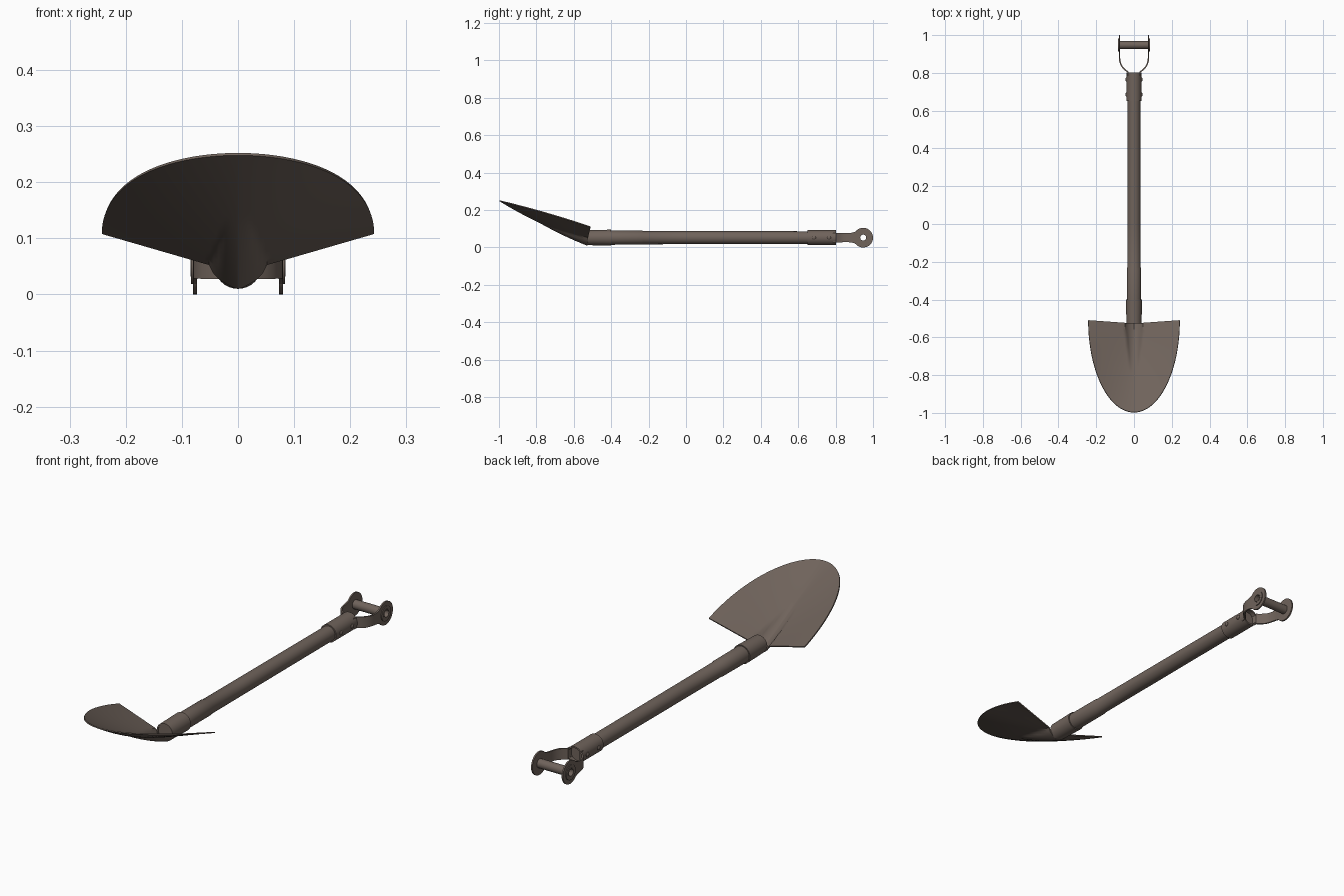
import bpy, bmesh
from math import sin, cos, pi

cube = bpy.data.objects.get("Cube")
if cube:
    bpy.data.objects.remove(cube, do_unlink=True)

AXIS_Z = 0.0525    # height of the shaft axis
PIN_Y = 0.9475     # centre of the grip eyes


def make_material(name, rgb):
    mat = bpy.data.materials.new(name)
    mat.use_nodes = True
    mat.diffuse_color = (*rgb, 1)
    bsdf = next(n for n in mat.node_tree.nodes if n.type == 'BSDF_PRINCIPLED')
    bsdf.inputs["Base Color"].default_value = (*rgb, 1)
    return mat


STEEL = make_material("brown_grey_metal", (0.16, 0.125, 0.105))


def finish(name, bm, thickness=0, mirror=False):
    """Turn a bmesh into a shaded object, optionally thickened and mirrored in x."""
    bmesh.ops.remove_doubles(bm, verts=bm.verts, dist=0.0002)
    bmesh.ops.recalc_face_normals(bm, faces=bm.faces)
    mesh = bpy.data.meshes.new(name)
    bm.to_mesh(mesh)
    bm.free()
    obj = bpy.data.objects.new(name, mesh)
    bpy.context.collection.objects.link(obj)
    mesh.materials.append(STEEL)
    bpy.ops.object.select_all(action='DESELECT')
    obj.select_set(True)
    bpy.context.view_layer.objects.active = obj
    if thickness:
        mod = obj.modifiers.new("thickness", 'SOLIDIFY')
        mod.thickness = thickness
        mod.offset = 0
        bpy.ops.object.modifier_apply(modifier=mod.name)
    if mirror:
        mod = obj.modifiers.new("mirror", 'MIRROR')
        mod.use_mirror_merge = False
        bpy.ops.object.modifier_apply(modifier=mod.name)
    bpy.ops.object.shade_smooth_by_angle(angle=0.6)
    return obj


def skin(bm, rows, close_rows=False, close_cols=False):
    """Join rows of points with quads."""
    grid = [[bm.verts.new(p) for p in row] for row in rows]
    n, m = len(grid), len(grid[0])
    for i in range(n if close_rows else n - 1):
        for j in range(m if close_cols else m - 1):
            a, b = grid[i], grid[(i + 1) % n]
            k = (j + 1) % m
            bm.faces.new((a[j], a[k], b[k], b[j]))
    return grid


def lathe(name, profile, axis, centre, hollow=False, mirror=False, sides=32):
    """Spin (radius, position) points about a line along x or y."""
    cx, cy, cz = centre
    rows = []
    for r, t in profile:
        ring = []
        for k in range(sides):
            a, b = r * cos(2 * pi * k / sides), r * sin(2 * pi * k / sides)
            ring.append((cx + a, cy + t, cz + b) if axis == 'Y'
                        else (cx + t, cy + a, cz + b))
        rows.append(ring)
    bm = bmesh.new()
    grid = skin(bm, rows, close_rows=hollow, close_cols=True)
    if not hollow:
        bm.faces.new(grid[0])
        bm.faces.new(grid[-1])
    return finish(name, bm, mirror=mirror)


def tube(name, outer, inner, start, end, axis, centre, mirror=False):
    profile = [(outer, start), (outer, end), (inner, end), (inner, start)]
    return lathe(name, profile, axis, centre, True, mirror)


# Blade: half-elliptic outline, folded to a shallow V with a fading trough
def blade_point(v, s, half_width):
    u = abs(v) ** 1.6
    x = half_width * u * (1 if v > 0 else -1)
    y = -0.51 - 0.487 * s - 0.017 * (1 - s) * (1 - u)
    edge = 0.11 + 0.165 * s - 0.025 * s * s
    middle = 0.04 + 0.13 * s + 0.08 * s * s
    z = middle + (edge - middle) * u ** (1 + 0.8 * s)
    fade = max(0, 1 - s / 0.55)
    q = min(1, abs(x) / (0.02 + 0.03 * fade))
    return x, y, z - 0.028 * fade * (1 - q * q) ** 0.6


bm = bmesh.new()
ROWS, COLS = 36, 48
rows = []
for i in range(ROWS + 1):
    angle = pi / 2 * i / ROWS
    rows.append([blade_point(2 * j / COLS - 1, sin(angle), 0.242 * cos(angle))
                 for j in range(COLS + 1)])
skin(bm, rows)
finish("blade", bm, thickness=0.005)

# Shaft, blade socket and grip collar
shaft_line = (0, 0, AXIS_Z)
lathe("shaft", [(0.036, -0.524), (0.038, -0.4), (0.0375, -0.235),
                (0.0355, -0.23), (0.035, 0), (0.034, 0.78)], 'Y', shaft_line)
lathe("blade_socket", [(0.04, -0.528), (0.0425, -0.41), (0.0425, -0.4),
                       (0.036, -0.4), (0.034, -0.528)], 'Y', shaft_line, hollow=True)
tube("grip_collar", 0.04, 0.033, 0.65, 0.802, 'Y', shaft_line)

# Rivets on both sides of the collar
for i, y in enumerate((0.685, 0.765)):
    lathe(f"collar_rivet_{i + 1}", [(0.01, 0), (0.01, 0.003), (0.007, 0.006), (0.003, 0.007)],
          'X', (0.038, y, AXIS_Z), mirror=True, sides=16)

# Fork straps: (x, y, half height) along each arm
arm = [(0.03, 0.785, 0.025), (0.032, 0.805, 0.025), (0.046, 0.815, 0.025),
       (0.06, 0.829, 0.025), (0.07, 0.846, 0.024), (0.0755, 0.865, 0.024),
       (0.077, 0.885, 0.026), (0.077, 0.9, 0.03), (0.077, 0.915, 0.038)]
bm = bmesh.new()
skin(bm, [[(x, y, AXIS_Z - h), (x, y, AXIS_Z + h)] for x, y, h in arm])
finish("fork_arms", bm, thickness=0.007, mirror=True)

# Grip eyes, washers and hollow crossbar
pin = (0, PIN_Y, AXIS_Z)
tube("grip_eyes", 0.0525, 0.018, 0.0735, 0.0805, 'X', pin, mirror=True)
tube("grip_washers", 0.034, 0.018, 0.079, 0.084, 'X', pin, mirror=True)
tube("grip_crossbar", 0.0205, 0.016, -0.085, 0.085, 'X', pin)
